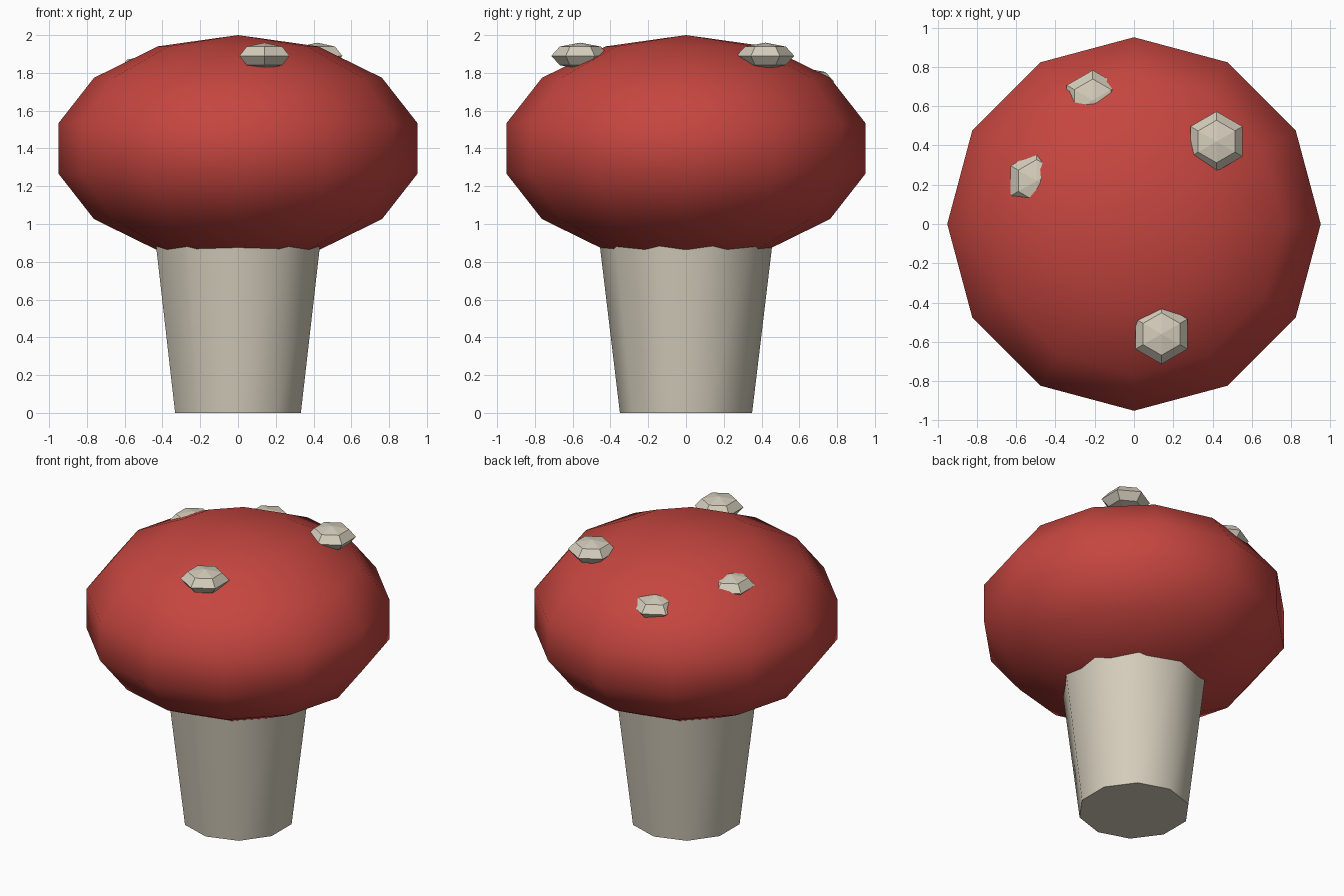
import bpy
import bmesh
from math import sin, cos, pi, radians

default_cube = bpy.data.objects.get("Cube")
if default_cube:
    bpy.data.objects.remove(default_cube, do_unlink=True)


def make_material(name, rgb):
    mat = bpy.data.materials.new(name)
    mat.use_nodes = True
    color = (*rgb, 1)
    mat.diffuse_color = color
    mat.node_tree.nodes["Principled BSDF"].inputs["Base Color"].default_value = color
    return mat


def lathe(name, profile, sides, center, mat):
    """Revolve (radius, height) pairs about z, first corner on +y; zero radius gives a pole."""
    bm = bmesh.new()
    rings = []
    for r, z in profile:
        count = sides if r > 1e-6 else 1
        rings.append([bm.verts.new((-r * sin(2 * pi * i / sides), r * cos(2 * pi * i / sides), z))
                      for i in range(count)])
    for a, b in zip(rings, rings[1:]):
        for i in range(sides):
            j = (i + 1) % sides
            corners = [a[i % len(a)], a[j % len(a)], b[j % len(b)], b[i % len(b)]]
            bm.faces.new(list(dict.fromkeys(corners)))
    for ring in (rings[0], rings[-1]):
        if len(ring) > 1:
            bm.faces.new(ring)
    bmesh.ops.recalc_face_normals(bm, faces=bm.faces[:])
    mesh = bpy.data.meshes.new(name)
    bm.to_mesh(mesh)
    bm.free()
    mesh.materials.append(mat)
    obj = bpy.data.objects.new(name, mesh)
    obj.location = center
    bpy.context.collection.objects.link(obj)
    return obj


def ellipsoid_profile(radius, half_height, bands):
    return [(radius * sin(pi * k / bands), -half_height * cos(pi * k / bands))
            for k in range(bands + 1)]


def smooth(obj, angle):
    bpy.ops.object.select_all(action='DESELECT')
    obj.select_set(True)
    bpy.context.view_layer.objects.active = obj
    bpy.ops.object.shade_smooth_by_angle(angle=radians(angle))


red = make_material("cap_red", (0.56, 0.06, 0.05))
cream = make_material("cream", (0.66, 0.61, 0.50))

# Flaring stem, its top hidden in the cap
stem = lathe("stem", [(0.35, 0), (0.47, 1.0)], 10, (0, 0, 0), cream)
smooth(stem, 40)

# Squashed round cap
cap = lathe("cap", ellipsoid_profile(0.975, 0.6, 7), 12, (0, 0, 1.4), red)
smooth(cap, 60)

# Faceted spots sunk into the cap
spots = [(0.14, -0.56, 1.89), (0.42, 0.42, 1.89), (-0.21, 0.63, 1.755), (-0.495, 0.22, 1.82)]
for n, center in enumerate(spots, 1):
    lathe(f"cap_spot_{n}", ellipsoid_profile(0.153, 0.07, 4), 6, center, cream)
